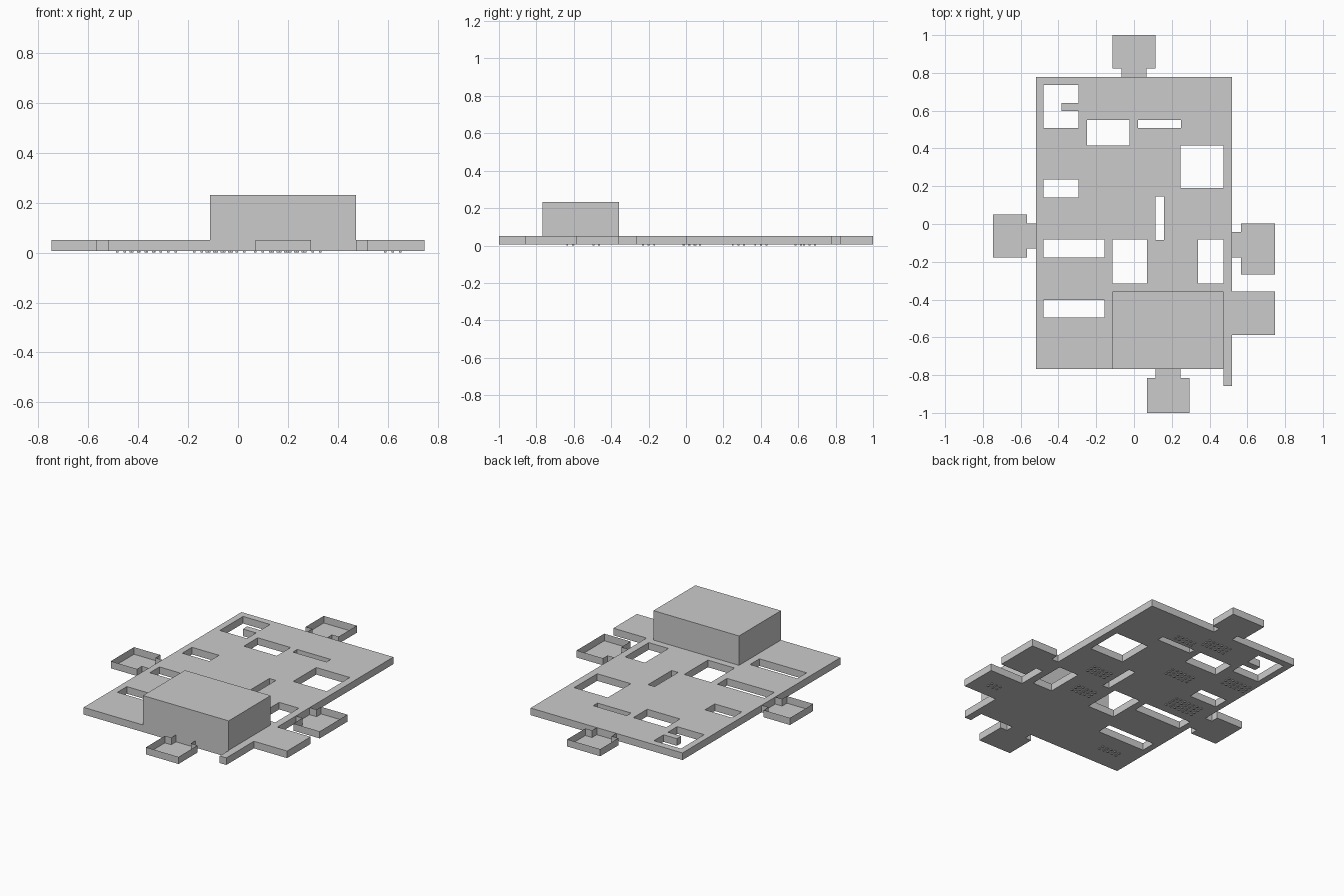
import bpy, bmesh

if "Cube" in bpy.data.objects:
    bpy.data.objects.remove(bpy.data.objects["Cube"])

Z0, Z1, ZB = 0.006, 0.05, 0.232   # plate underside, plate top, block top


def link_mesh(name, bm):
    me = bpy.data.meshes.new(name)
    bm.to_mesh(me)
    bm.free()
    ob = bpy.data.objects.new(name, me)
    bpy.context.collection.objects.link(ob)
    return ob


def add_box(bm, x0, x1, y0, y1, z0, z1):
    vs = bmesh.ops.create_cube(bm, size=1)["verts"]
    for v in vs:
        v.co = (x1 if v.co.x > 0 else x0, y1 if v.co.y > 0 else y0, z1 if v.co.z > 0 else z0)


def rect(x0, x1, y0, y1):
    return [(x0, y0), (x1, y0), (x1, y1), (x0, y1)]


def plate(name, loops):
    """Filled 2D outline with holes, extruded and turned into a mesh."""
    cu = bpy.data.curves.new(name, "CURVE")
    cu.dimensions, cu.fill_mode = "2D", "BOTH"
    cu.extrude = (Z1 - Z0) / 2
    for pts in loops:
        sp = cu.splines.new("POLY")
        sp.points.add(len(pts) - 1)
        for p, (x, y) in zip(sp.points, pts):
            p.co = (x, y, 0, 1)
        sp.use_cyclic_u = True
    tmp = bpy.data.objects.new(name + "_outline", cu)
    bpy.context.collection.objects.link(tmp)
    bpy.context.view_layer.update()
    me = bpy.data.meshes.new_from_object(tmp.evaluated_get(bpy.context.evaluated_depsgraph_get()))
    bpy.data.objects.remove(tmp)
    bm = bmesh.new()
    bm.from_mesh(me)
    bpy.data.meshes.remove(me)
    bmesh.ops.remove_doubles(bm, verts=bm.verts, dist=1e-5)
    bmesh.ops.recalc_face_normals(bm, faces=bm.faces)
    for f in bm.faces:
        f.smooth = False
    bmesh.ops.translate(bm, verts=bm.verts, vec=(0, 0, (Z0 + Z1) / 2))
    return link_mesh(name, bm)


def open_tray(name, pts):
    """Floor plus thin walls, no top; the narrow neck ends at the plate."""
    bm = bmesh.new()
    low = [bm.verts.new((x, y, Z0)) for x, y in pts]
    high = [bm.verts.new((x, y, Z1)) for x, y in pts]
    bm.faces.new(low[::-1])
    n = len(pts)
    for i in range(n - 1):          # the last side is the plate edge itself
        j = i + 1
        bm.faces.new((low[i], low[j], high[j], high[i]))
    return link_mesh(name, bm)


# floor plate with side tab and front strip
outline = [(-.52, -.767), (.475, -.767), (.475, -.857), (.52, -.857), (.52, -.587),
           (.747, -.587), (.747, -.357), (.52, -.357), (.52, .777), (-.52, .777)]
notched = [(-.48, .508), (-.295, .508), (-.295, .598), (-.385, .598),
           (-.385, .64), (-.295, .64), (-.295, .735), (-.48, .735)]
holes = [rect(-.25, -.025, .415, .55), rect(.02, .25, .508, .55), rect(.245, .475, .19, .415),
         rect(-.48, -.295, .14, .235), rect(.113, .158, -.085, .145),
         rect(-.48, -.157, -.177, -.083), rect(-.113, .07, -.314, -.083),
         rect(.34, .475, -.314, -.083), rect(-.48, -.157, -.494, -.402)]
plate("floor_plate", [outline, notched] + holes)

# open trays, counter-clockwise outlines starting and ending at the neck
open_tray("back_tray", [(.067, .777), (.067, .823), (.113, .823), (.113, 1), (-.113, 1),
                        (-.113, .823), (-.067, .823), (-.067, .777)])
open_tray("front_tray", [(.113, -.767), (.113, -.814), (.07, -.814), (.07, -1), (.293, -1),
                         (.293, -.814), (.247, -.814), (.247, -.767)])
open_tray("left_tray", [(-.52, .003), (-.567, .003), (-.567, .05), (-.747, .05), (-.747, -.177),
                        (-.567, -.177), (-.567, -.13), (-.52, -.13)])
open_tray("right_tray", [(.52, -.177), (.567, -.177), (.567, -.268), (.747, -.268), (.747, .003),
                         (.567, .003), (.567, -.042), (.52, -.042)])

# raised block
bm = bmesh.new()
add_box(bm, -.113, .473, -.767, -.357, Z1, ZB)
link_mesh("raised_block", bm)

# small studs under the plate: centre x, centre y, columns, rows
bm = bmesh.new()
for cx, cy, nx, ny in [(-.05, .66, 6, 3), (.13, .6, 5, 2), (-.41, .4, 6, 3), (-.1, .28, 6, 3),
                       (-.34, .03, 7, 4), (.27, .02, 5, 3), (.2, -.2, 5, 3),
                       (.62, -.48, 3, 2), (-.34, -.62, 5, 2)]:
    for i in range(nx):
        for j in range(ny):
            x, y = cx + (i - (nx - 1) / 2) * .03, cy + (j - (ny - 1) / 2) * .03
            add_box(bm, x - .005, x + .005, y - .005, y + .005, 0, Z0)
link_mesh("underside_studs", bm)
